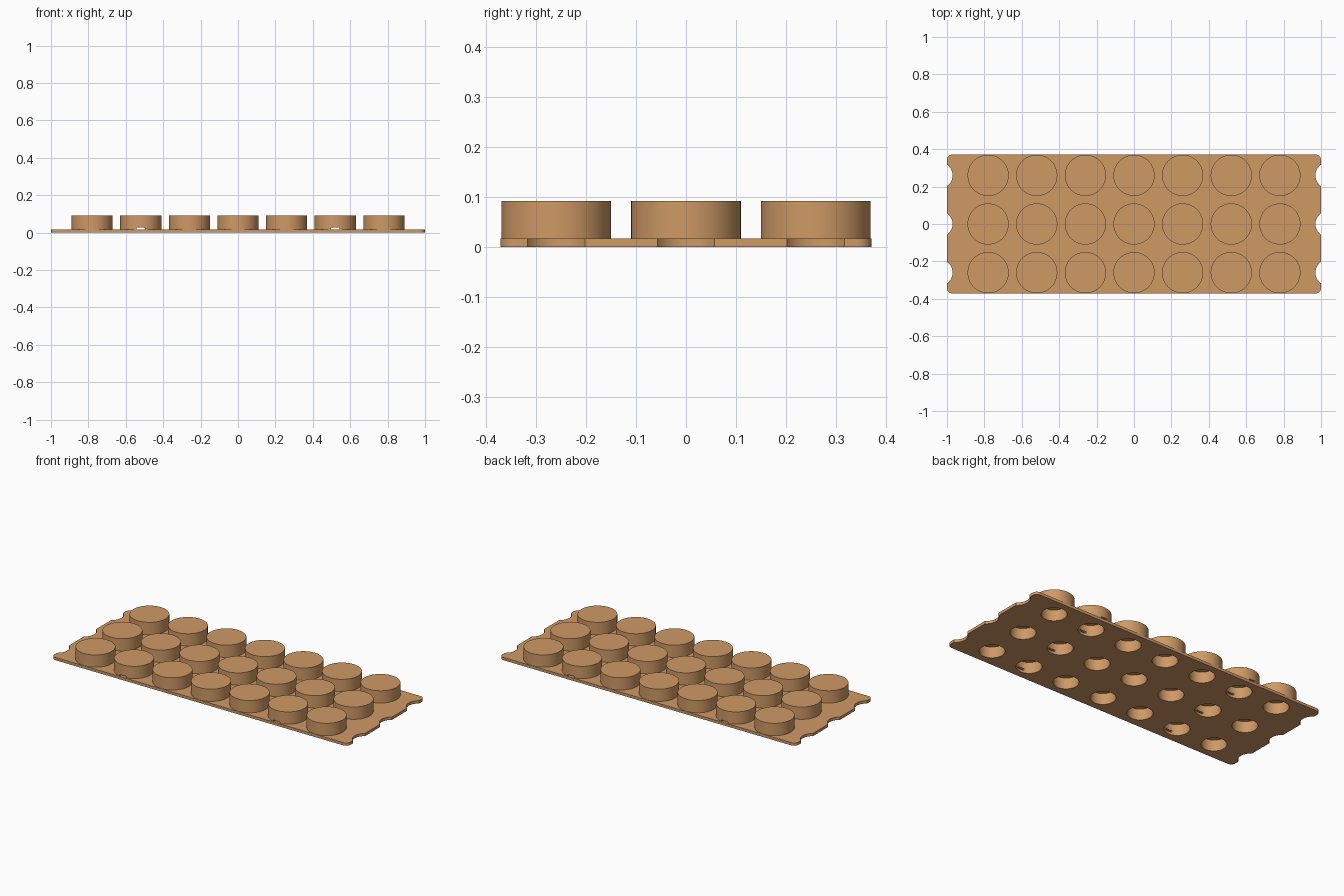
import bpy, bmesh, math

cube = bpy.data.objects.get("Cube")
if cube:
    bpy.data.objects.remove(cube, do_unlink=True)

PITCH, HALF_X, HALF_Y, PLATE_T, TOP = 0.26, 1.0, 0.372, 0.017, 0.092
STUD_R, HOLE_R, HOLE_TOP, CORNER_R = 0.11, 0.07, 0.067, 0.03

tan = bpy.data.materials.new("tan")
tan.use_nodes = True
colour = (0.62, 0.32, 0.13, 1)
tan.diffuse_color = colour
tan.node_tree.nodes["Principled BSDF"].inputs["Base Color"].default_value = colour


def prism(bm, points, z0, z1):
    """Closed prism standing on an outline."""
    low = [bm.verts.new((x, y, z0)) for x, y in points]
    high = [bm.verts.new((x, y, z1)) for x, y in points]
    bm.faces.new(low[::-1])
    bm.faces.new(high)
    n = len(points)
    for i in range(n):
        j = (i + 1) % n
        bm.faces.new((low[i], low[j], high[j], high[i]))


def arc(cx, cy, r, start, end, steps):
    angles = [start + (end - start) * i / steps for i in range(steps + 1)]
    return [(cx + r * math.cos(a), cy + r * math.sin(a)) for a in angles]


def circle(cx, cy, r, sides=64):
    return arc(cx, cy, r, 0, 2 * math.pi, sides)[:-1]


def make_object(name, prisms):
    bm = bmesh.new()
    for p in prisms:
        prism(bm, *p)
    mesh = bpy.data.meshes.new(name)
    bm.to_mesh(mesh)
    bm.free()
    mesh.materials.append(tan)
    obj = bpy.data.objects.new(name, mesh)
    bpy.context.collection.objects.link(obj)
    return obj


def combine(target, tool, operation):
    """Boolean the tool into the target, then discard the tool."""
    mod = target.modifiers.new("combine", "BOOLEAN")
    mod.object, mod.operation, mod.solver = tool, operation, "EXACT"
    bpy.context.view_layer.objects.active = target
    bpy.ops.object.modifier_apply(modifier=mod.name)
    bpy.data.objects.remove(tool, do_unlink=True)


# Outline of the plate: rounded corners and three round bites in each end
rows = [-PITCH, 0, PITCH]
bite = math.acos((4 * PITCH - HALF_X) / HOLE_R)
right_end = arc(HALF_X - CORNER_R, CORNER_R - HALF_Y, CORNER_R, -math.pi / 2, 0, 8)
for y in rows:
    right_end += arc(4 * PITCH, y, HOLE_R, math.pi + bite, math.pi - bite, 20)
right_end += arc(HALF_X - CORNER_R, HALF_Y - CORNER_R, CORNER_R, 0, math.pi / 2, 8)
outline = right_end + [(-x, -y) for x, y in right_end]
plate = make_object("studded_plate", [(outline, 0, PLATE_T)])

# Studs, and the blind sockets below them
centres = [(i * PITCH, y) for i in range(-3, 4) for y in rows]
studs = make_object("studs", [(circle(x, y, STUD_R), PLATE_T / 2, TOP) for x, y in centres])
combine(plate, studs, "UNION")
sockets = make_object("sockets", [(circle(x, y, HOLE_R), -0.05, HOLE_TOP) for x, y in centres])
combine(plate, sockets, "DIFFERENCE")

# Low slots running front to back through two columns of studs
slots = []
for x in (-2 * PITCH, 2 * PITCH):
    w, d = 0.022, 0.5
    slots.append(([(x - w, -d), (x + w, -d), (x + w, d), (x - w, d)], PLATE_T, 0.027))
combine(plate, make_object("slots", slots), "DIFFERENCE")

bpy.ops.object.select_all(action="DESELECT")
plate.select_set(True)
bpy.context.view_layer.objects.active = plate
bpy.ops.object.shade_smooth_by_angle(angle=math.radians(30))
